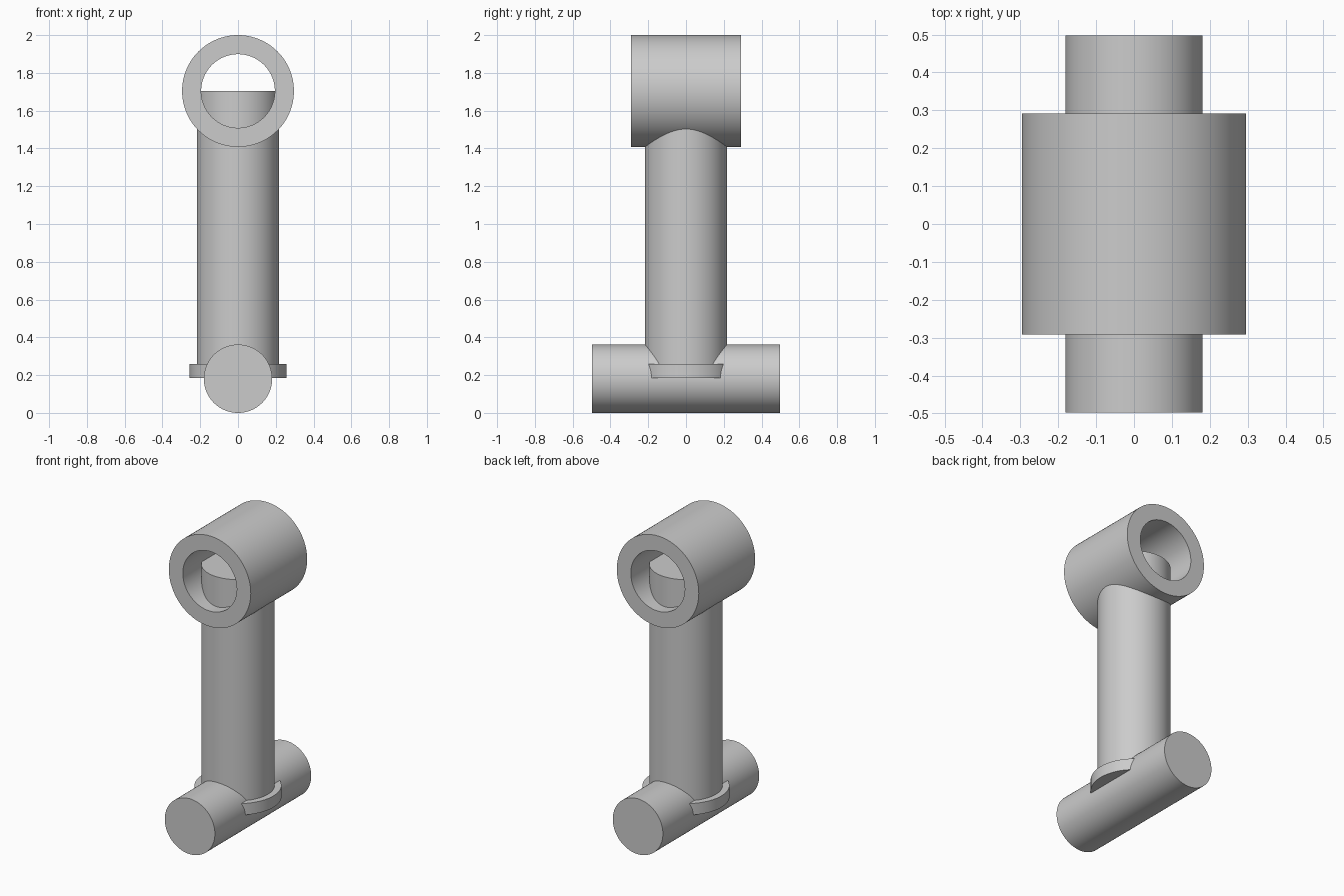
import bpy
import bmesh
from math import pi, radians
from mathutils import Matrix

SEGMENTS = 96
PIN_Z, EYE_Z = 0.181, 1.704

default = bpy.data.objects.get("Cube")
if default:
    bpy.data.objects.remove(default, do_unlink=True)

GREY = (0.6, 0.6, 0.6)
metal = bpy.data.materials.new("plain grey")
metal.use_nodes = True
metal.diffuse_color = (*GREY, 1)
metal.node_tree.nodes["Principled BSDF"].inputs["Base Color"].default_value = (*GREY, 1)


def finish(name, bm):
    """Turn a bmesh into a named, smooth-shaded object."""
    bmesh.ops.recalc_face_normals(bm, faces=bm.faces)
    mesh = bpy.data.meshes.new(name)
    bm.to_mesh(mesh)
    bm.free()
    mesh.materials.append(metal)
    obj = bpy.data.objects.new(name, mesh)
    bpy.context.collection.objects.link(obj)
    bpy.ops.object.select_all(action="DESELECT")
    obj.select_set(True)
    bpy.context.view_layer.objects.active = obj
    bpy.ops.object.shade_smooth_by_angle(angle=radians(30))
    return obj


def cylinder(name, radius, length, z, lying=False):
    """Solid cylinder centred at height z, upright or lying along y."""
    bm = bmesh.new()
    turn = Matrix.Rotation(pi / 2, 4, "X") if lying else Matrix()
    bmesh.ops.create_cone(bm, cap_ends=True, segments=SEGMENTS, radius1=radius,
                          radius2=radius, depth=length,
                          matrix=Matrix.Translation((0, 0, z)) @ turn)
    return finish(name, bm)


def sleeve(name, outer, inner, half, z):
    """Open tube along y, made by spinning a rectangular section."""
    bm = bmesh.new()
    section = [(outer, -half), (outer, half), (inner, half), (inner, -half)]
    verts = [bm.verts.new((r, y, z)) for r, y in section]
    edges = [bm.edges.new((verts[i], verts[i - 1])) for i in range(len(verts))]
    bmesh.ops.spin(bm, geom=verts + edges, cent=(0, 0, z), axis=(0, 1, 0),
                   angle=2 * pi, steps=SEGMENTS, use_merge=True)
    bmesh.ops.remove_doubles(bm, verts=bm.verts, dist=0.0001)
    return finish(name, bm)


# Cross pin at the foot
cylinder("cross_pin", 0.181, 0.994, PIN_Z, lying=True)

# Thin collar around the foot of the rod
cylinder("collar", 0.257, 0.075, 0.2225)

# Upright rod, ending halfway up the bore of the eye
rod_bottom = 0.2
cylinder("rod", 0.217, EYE_Z - rod_bottom, (EYE_Z + rod_bottom) / 2)

# Open eye at the head
sleeve("eye_sleeve", 0.296, 0.195, 0.291, EYE_Z)
